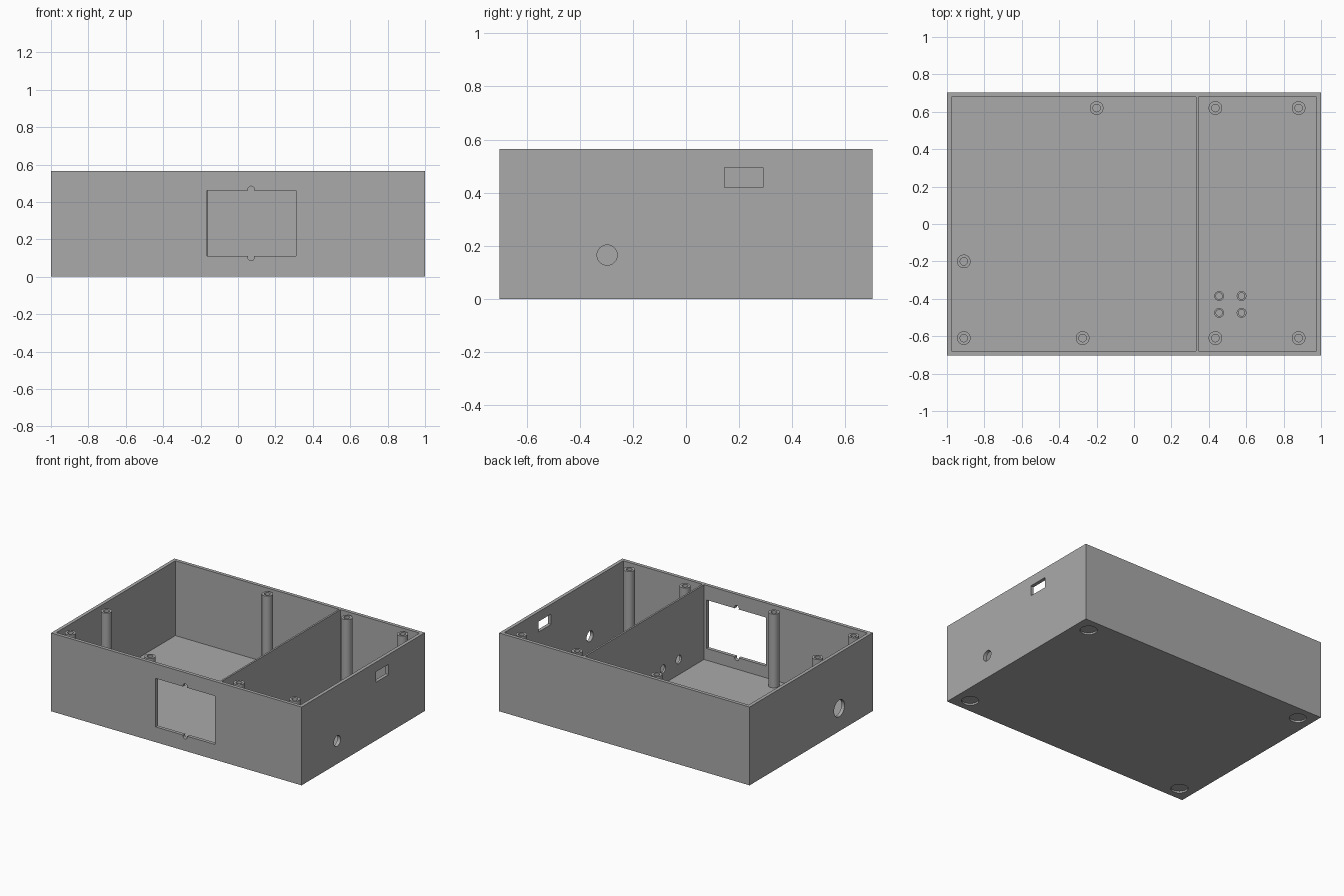
import bpy, math

if "Cube" in bpy.data.objects:
    bpy.data.objects.remove(bpy.data.objects["Cube"])

HX, HY, H, T = 1.0, 0.703, 0.565, 0.025   # half width, half depth, height, wall

grey = bpy.data.materials.new("plain grey")
grey.diffuse_color = (0.4, 0.4, 0.4, 1)
grey.use_nodes = True
grey.node_tree.nodes["Principled BSDF"].inputs["Base Color"].default_value = grey.diffuse_color


def box(name, x0, x1, y0, y1, z0, z1):
    bpy.ops.mesh.primitive_cube_add(size=1, location=((x0 + x1) / 2, (y0 + y1) / 2, (z0 + z1) / 2))
    ob = bpy.context.object
    ob.name = name
    ob.scale = (x1 - x0, y1 - y0, z1 - z0)
    bpy.ops.object.transform_apply(location=True, rotation=True, scale=True)
    return ob


def rod(name, centre, radius, length, axis):
    rot = {"x": (0, math.pi / 2, 0), "y": (math.pi / 2, 0, 0), "z": (0, 0, 0)}[axis]
    bpy.ops.mesh.primitive_cylinder_add(vertices=48, radius=radius, depth=length,
                                        location=centre, rotation=rot)
    ob = bpy.context.object
    ob.name = name
    bpy.ops.object.transform_apply(location=True, rotation=True, scale=True)
    return ob


def cut(target, cutter):
    mod = target.modifiers.new("cut", "BOOLEAN")
    mod.operation, mod.solver, mod.object = "DIFFERENCE", "EXACT", cutter
    bpy.ops.object.select_all(action="DESELECT")
    bpy.context.view_layer.objects.active = target
    target.select_set(True)
    bpy.ops.object.modifier_apply(modifier=mod.name)
    bpy.data.objects.remove(cutter, do_unlink=True)


def finish(ob):
    ob.data.materials.clear()
    ob.data.materials.append(grey)
    bpy.ops.object.select_all(action="DESELECT")
    bpy.context.view_layer.objects.active = ob
    ob.select_set(True)
    bpy.ops.object.shade_smooth_by_angle(angle=math.radians(30))


def post(name, x, y, radius, bore, top, depth):
    # Lathed standoff with a blind screw bore
    n = 32
    rings = [(radius, T), (radius, top), (bore, top), (bore, top - depth)]
    verts = [(x + r * math.cos(2 * math.pi * i / n), y + r * math.sin(2 * math.pi * i / n), z)
             for r, z in rings for i in range(n)]
    faces = [(k * n + i, k * n + (i + 1) % n, (k + 1) * n + (i + 1) % n, (k + 1) * n + i)
             for k in range(3) for i in range(n)]
    faces.append(tuple(range(3 * n, 4 * n)))
    me = bpy.data.meshes.new(name)
    me.from_pydata(verts, [], faces)
    ob = bpy.data.objects.new(name, me)
    bpy.context.collection.objects.link(ob)
    finish(ob)


# Open case with two compartments, leaving a thin divider
case = box("case", -HX, HX, -HY, HY, 0, H)
for x0, x1 in ((-HX + T, 0.331), (0.344, HX - T)):
    cut(case, box("cavity", x0, x1, -HY + T, HY - T, T, H + 0.1))

# Front display window with round notches above and below
cut(case, box("window", -0.165, 0.31, -HY - 0.05, -HY + 0.05, 0.11, 0.46))
for z in (0.103, 0.467):
    cut(case, rod("notch", (0.07, -HY, z), 0.017, 0.1, "y"))

# Right wall slot and round hole, left wall cable hole
cut(case, box("slot", HX - 0.05, HX + 0.05, 0.145, 0.29, 0.42, 0.495))
cut(case, rod("right_hole", (HX, -0.297, 0.165), 0.038, 0.1, "x"))
cut(case, rod("left_hole", (-HX, -0.32, 0.165), 0.06, 0.1, "x"))

# Wire holes through the divider
for y in (-0.39, -0.21):
    cut(case, rod("wire_hole", (0.3375, y, 0.135), 0.03, 0.1, "x"))

# Shallow foot recesses under the base
for x in (-0.89, 0.89):
    for y in (-0.6, 0.6):
        cut(case, rod("foot_recess", (x, y, 0), 0.056, 0.025, "z"))
finish(case)

# Tall lid posts
for x, y in ((-0.91, -0.61), (-0.91, -0.2), (-0.275, -0.61), (-0.2, 0.62),
             (0.435, -0.61), (0.88, -0.61), (0.435, 0.62), (0.88, 0.62)):
    post("lid_post", x, y, 0.0365, 0.02, 0.556, 0.2)

# Short circuit board standoffs
for x in (0.455, 0.575):
    for y in (-0.475, -0.385):
        post("board_standoff", x, y, 0.026, 0.017, 0.085, 0.055)
